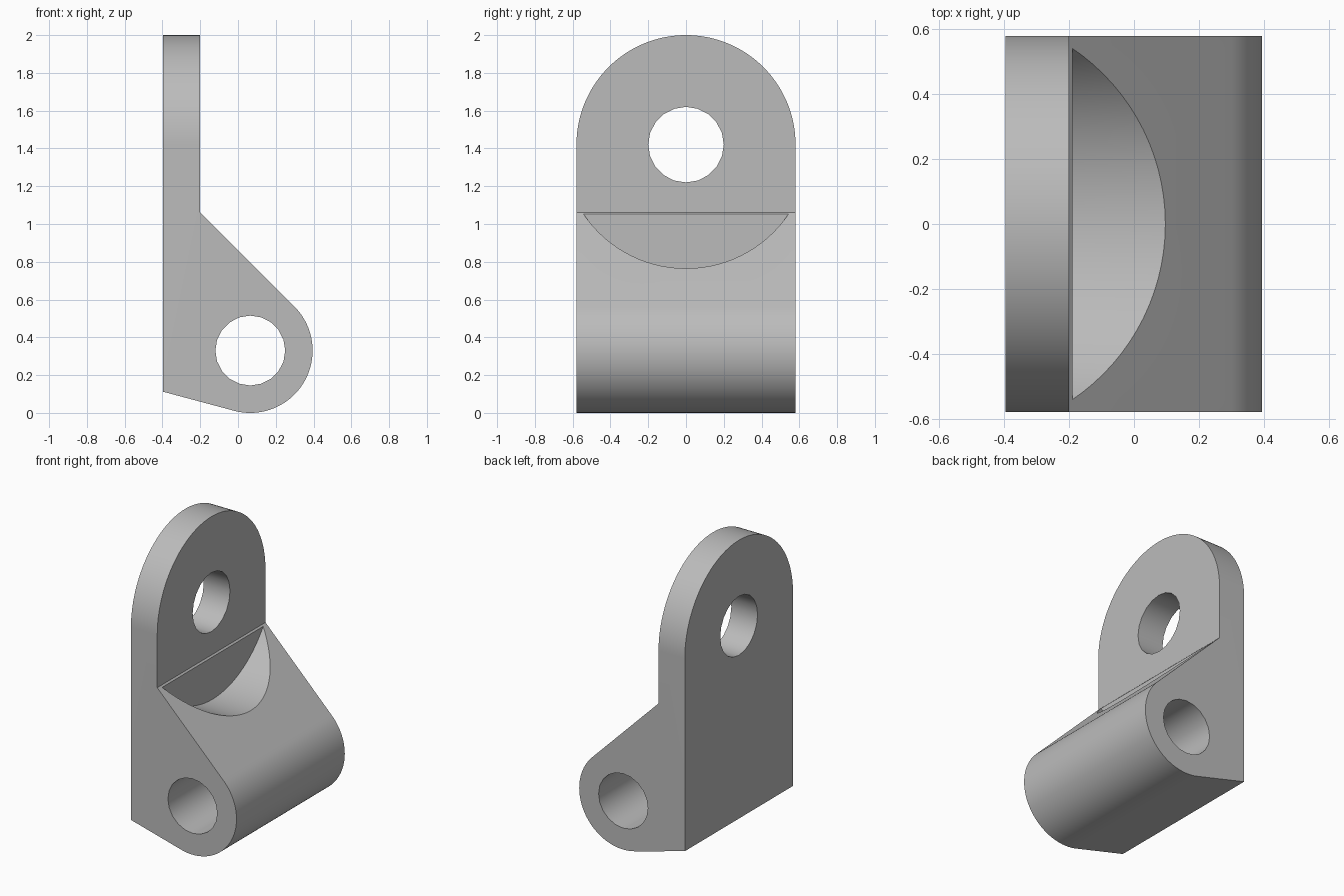
import bpy
import bmesh
from math import sin, cos, radians, pi
from mathutils import Vector

default = bpy.data.objects.get("Cube")
if default:
    bpy.data.objects.remove(default, do_unlink=True)

HALF_W = 0.58                 # half width, also the top rounding radius
EYE_Z = 2 - HALF_W            # centre of the upper hole
BOSS = (0.065, 0.33)          # x, z of the lower boss
BOSS_R = 0.33
BACK, FACE = -0.397, -0.2     # the two faces of the upright plate

grey = bpy.data.materials.new("grey metal")
grey.use_nodes = True
colour = (0.5, 0.5, 0.5, 1)
grey.diffuse_color = colour
grey.node_tree.nodes["Principled BSDF"].inputs["Base Color"].default_value = colour


def arc(centre, radius, start, end, steps):
    angles = [radians(start + (end - start) * i / steps) for i in range(steps + 1)]
    return [(centre[0] + radius * cos(a), centre[1] + radius * sin(a)) for a in angles]


def extrude(name, outline, axis, low, high):
    """Prism of an outline: (x, z) points along y, or (y, z) points along x."""
    bm = bmesh.new()
    place = (lambda p: (p[0], low, p[1])) if axis == "y" else (lambda p: (low, p[0], p[1]))
    face = bm.faces.new([bm.verts.new(place(p)) for p in outline])
    grown = bmesh.ops.extrude_face_region(bm, geom=[face])["geom"]
    shift = Vector((0, high - low, 0) if axis == "y" else (high - low, 0, 0))
    bmesh.ops.translate(bm, vec=shift, verts=[g for g in grown if isinstance(g, bmesh.types.BMVert)])
    bmesh.ops.recalc_face_normals(bm, faces=bm.faces)
    mesh = bpy.data.meshes.new(name)
    bm.to_mesh(mesh)
    bm.free()
    mesh.materials.append(grey)
    obj = bpy.data.objects.new(name, mesh)
    bpy.context.collection.objects.link(obj)
    return obj


def circle(centre, radius, sides):
    return arc(centre, radius, 0, 360, sides)[:-1]


# Bracket side profile: plate, sloped web and rounded boss
boss_arc = arc(BOSS, BOSS_R, -105, 45, 40)
slope_top = sum(boss_arc[-1]) - FACE
foot_z = boss_arc[0][1] + (boss_arc[0][0] - BACK) * sin(pi / 12) / cos(pi / 12)
profile = [(BACK, foot_z)] + boss_arc + [(FACE, slope_top), (FACE, 2.1), (BACK, 2.1)]
bracket = extrude("bracket", profile, "y", -0.7, 0.7)

# Round-topped outline that trims the bracket
outline = [(-HALF_W, -0.1), (HALF_W, -0.1)] + arc((0, EYE_Z), HALF_W, 0, 180, 64)
cutters = [
    ("INTERSECT", extrude("outline_trim", outline, "x", -1, 1)),
    # Washer clearance in the slope, just clear of the plate face
    ("DIFFERENCE", extrude("clearance_cutter", circle((0, EYE_Z), 0.655, 96), "x", -0.19, 1)),
    ("DIFFERENCE", extrude("upper_hole_cutter", circle((0, EYE_Z), 0.2, 20), "x", -1, 1)),
    ("DIFFERENCE", extrude("lower_hole_cutter", circle(BOSS, 0.185, 20), "y", -1, 1)),
]
for operation, cutter in cutters:
    mod = bracket.modifiers.new(cutter.name, "BOOLEAN")
    mod.operation = operation
    mod.solver = "EXACT"
    mod.object = cutter

# Apply the cuts and remove the cutters
bpy.context.view_layer.update()
result = bracket.evaluated_get(bpy.context.evaluated_depsgraph_get())
bracket.data = bpy.data.meshes.new_from_object(result)
bracket.modifiers.clear()
for _, cutter in cutters:
    bpy.data.objects.remove(cutter, do_unlink=True)

bpy.ops.object.select_all(action="DESELECT")
bracket.select_set(True)
bpy.context.view_layer.objects.active = bracket
bpy.ops.object.shade_smooth_by_angle(angle=radians(30))
